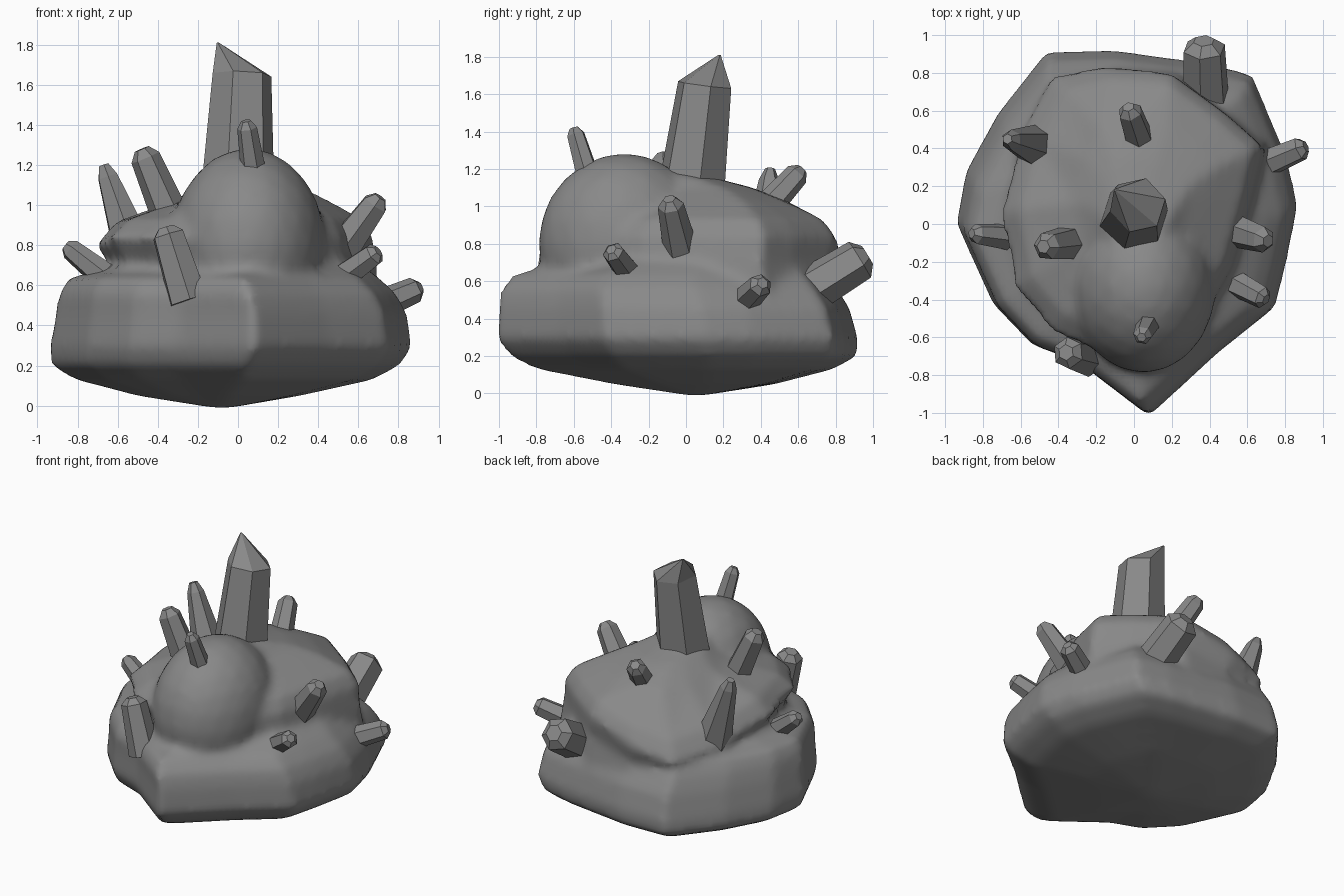
import bpy, bmesh, math
from mathutils import Vector

cube = bpy.data.objects.get("Cube")
if cube:
    bpy.data.objects.remove(cube, do_unlink=True)

grey = bpy.data.materials.new("stone_grey")
grey.use_nodes = True
COLOUR = (0.25, 0.25, 0.25, 1)
grey.diffuse_color = COLOUR
grey.node_tree.nodes["Principled BSDF"].inputs["Base Color"].default_value = COLOUR


def make_object(name, bm):
    bmesh.ops.recalc_face_normals(bm, faces=bm.faces)
    mesh = bpy.data.meshes.new(name)
    bm.to_mesh(mesh)
    bm.free()
    mesh.materials.append(grey)
    obj = bpy.data.objects.new(name, mesh)
    bpy.context.collection.objects.link(obj)
    return obj


def bridge(bm, rings):
    """Skin closed rings of equal length and cap both ends."""
    loops = [[bm.verts.new(p) for p in ring] for ring in rings]
    n = len(loops[0])
    for a, b in zip(loops, loops[1:]):
        for i in range(n):
            j = (i + 1) % n
            bm.faces.new((a[i], a[j], b[j], b[i]))
    bm.faces.new(loops[0][::-1])
    bm.faces.new(loops[-1])
    return [v for loop in loops for v in loop]


def loft(bm, outline, levels):
    """Stack one outline at several heights: (z, scale, dx, dy)."""
    return bridge(bm, [[(x * s + dx, y * s + dy, z) for x, y in outline]
                       for z, s, dx, dy in levels])


# Rock: wide base, upper mass and front dome fused into one soft lump
bm = bmesh.new()
base_outline = [(.08, -1.02), (.45, -.68), (.75, -.44), (.81, -.2), (.87, .1),
                (.81, .36), (.63, .79), (.4, .85), (-.1, .92), (-.46, .91),
                (-.72, .58), (-.89, .27), (-.94, 0), (-.75, -.42),
                (-.54, -.64), (-.3, -.73)]
loft(bm, base_outline, [(-.01, .05, -.08, .05), (.05, .45, -.08, .06),
                        (.13, .82, -.04, .03), (.2, .96, -.03, .03),
                        (.29, 1, 0, 0), (.46, .97, 0, -.02),
                        (.56, .93, -.02, -.05), (.635, .86, -.04, -.05),
                        (.7, .68, .03, 0)])

upper_outline = [(.02, -.78), (.35, -.55), (.52, -.25), (.62, .1), (.69, .4),
                 (.5, .57), (.2, .79), (-.15, .83), (-.43, .77), (-.59, .47),
                 (-.7, .05), (-.62, -.35), (-.42, -.58)]
upper = loft(bm, upper_outline, [(.45, 1, .03, .03), (.7, .95, .04, .02),
                                 (.84, 1, -.01, .01), (.93, .89, .01, .03),
                                 (1.03, .54, .07, .09), (1.1, .36, .05, .06),
                                 (1.17, .2, .03, -.08)])
# The back right shoulder sags
for v in upper:
    v.co.z -= .45 * max(0, (v.co.y - v.co.x) * .7 - .45)

dome = bmesh.ops.create_icosphere(bm, subdivisions=3, radius=1)["verts"]
for v in dome:
    v.co = Vector((.05, -.33, .8)) + v.co * Vector((.385, .46, .485))

rock = make_object("rock", bm)
remesh = rock.modifiers.new("fuse", 'REMESH')
remesh.mode = 'VOXEL'
remesh.voxel_size = .03
remesh.use_smooth_shade = True
smooth = rock.modifiers.new("soften", 'SMOOTH')
smooth.factor = .5
smooth.iterations = 6


# Crystals: six-sided tapering prisms with a chamfered tip
def crystal(name, foot, tip, r_foot, r_tip, turn=0.3, apex=None):
    foot, tip = Vector(foot), Vector(tip)
    axis = tip - foot
    spin = axis.to_track_quat('Z', 'Y')

    def ring(centre, radius):
        return [centre + spin @ Vector((radius * math.cos(a), radius * math.sin(a), 0))
                for a in (turn + i * math.tau / 6 for i in range(6))]

    collar = foot + axis * (1 if apex else .87)
    point = Vector(apex) if apex else tip
    bm = bmesh.new()
    bridge(bm, [ring(foot - axis.normalized() * .08, r_foot),
                ring(collar, r_tip), ring(point, r_tip * (.04 if apex else .5))])
    return make_object(name, bm)


crystal("main_crystal", (0, .03, 1.1), (.02, .1, 1.65), .19, .15,
        turn=.5, apex=(-.1, .18, 1.81))
for name, foot, tip, r_foot, r_tip in [
    ("front_top_crystal", (.08, -.52, 1.15), (.04, -.6, 1.42), .07, .05),
    ("front_crystal", (-.27, -.7, .6), (-.36, -.68, .89), .105, .085),
    ("right_top_crystal", (-.34, -.1, .95), (-.48, -.12, 1.28), .1, .075),
    ("back_top_crystal", (.04, .42, .98), (-.03, .62, 1.2), .085, .065),
    ("back_right_crystal", (-.51, .41, .74), (-.67, .45, 1.2), .13, .055),
    ("right_crystal", (-.66, -.07, .64), (-.86, -.05, .8), .08, .055),
    ("left_top_crystal", (.52, -.03, .78), (.71, -.09, 1.04), .1, .07),
    ("front_left_crystal", (.55, -.32, .66), (.7, -.4, .77), .075, .06),
    ("left_crystal", (.7, .32, .5), (.91, .41, .59), .08, .065),
    ("back_crystal", (.38, .66, .55), (.37, .97, .74), .13, .115),
]:
    crystal(name, foot, tip, r_foot, r_tip)
